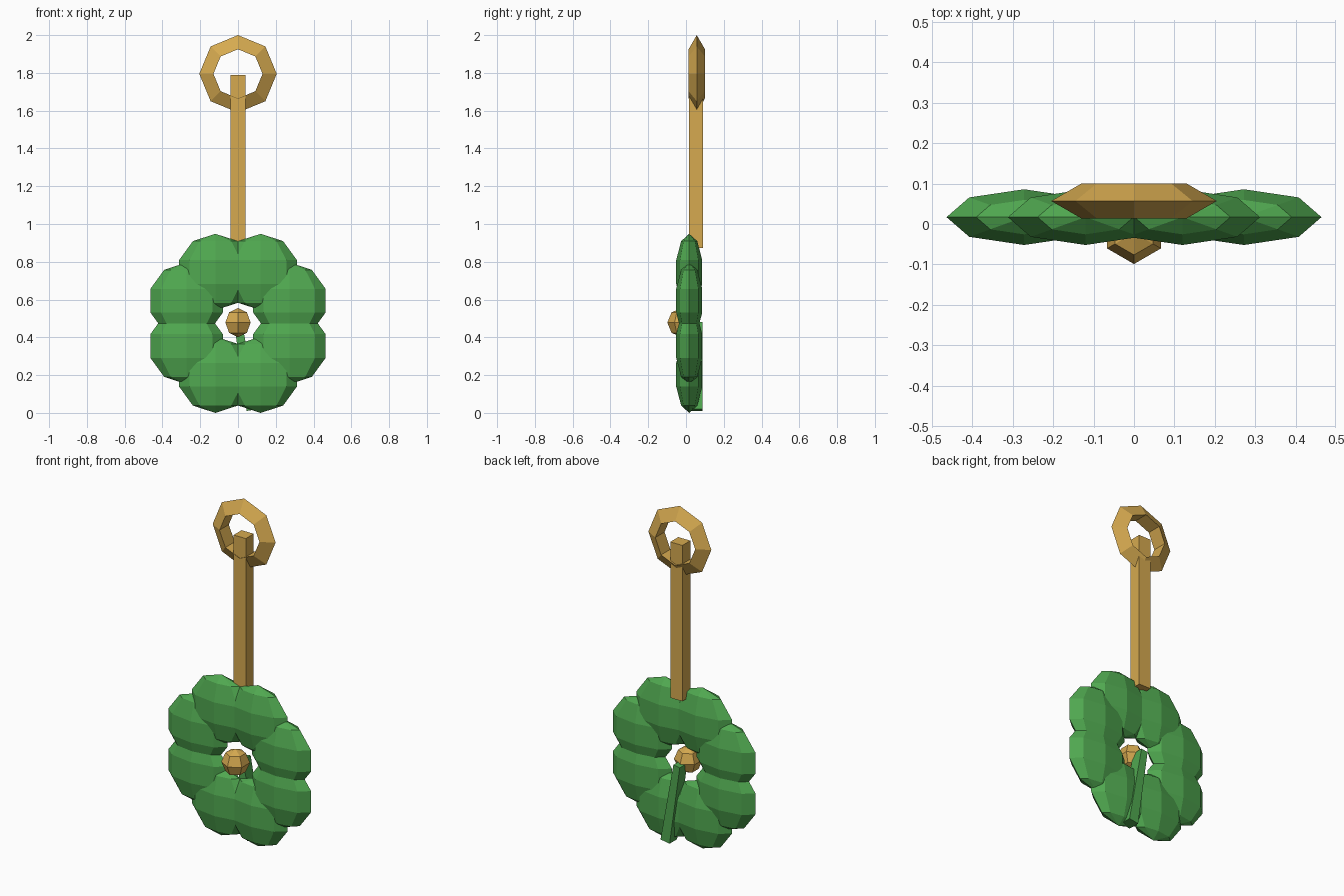
import bpy
import bmesh
from math import sin, cos, pi, radians
from mathutils import Matrix, Vector

cube = bpy.data.objects.get("Cube")
if cube:
    bpy.data.objects.remove(cube, do_unlink=True)


def material(name, rgb):
    m = bpy.data.materials.new(name)
    m.use_nodes = True
    m.diffuse_color = (*rgb, 1)
    m.node_tree.nodes["Principled BSDF"].inputs["Base Color"].default_value = (*rgb, 1)
    return m


green = material("leaf green", (0.08, 0.39, 0.08))
gold = material("warm gold", (0.67, 0.4, 0.08))


def finish(name, bm, mat):
    bmesh.ops.recalc_face_normals(bm, faces=bm.faces)
    mesh = bpy.data.meshes.new(name)
    bm.to_mesh(mesh)
    bm.free()
    mesh.materials.append(mat)
    bpy.context.collection.objects.link(bpy.data.objects.new(name, mesh))


def bridge(bm, a, b):
    n = len(a)
    for i in range(n):
        j = (i + 1) % n
        bm.faces.new((a[i], a[j], b[j], b[i]))


def ball(name, centre, size, sides, bands, start, mat):
    """Faceted ellipsoid with its poles along z."""
    bm = bmesh.new()
    c, s = Vector(centre), Vector(size)
    rings = []
    for k in range(1, bands):
        lat = pi * k / bands
        angles = [start + 2 * pi * i / sides for i in range(sides)]
        rings.append([bm.verts.new(c + s * Vector((sin(lat) * cos(a), sin(lat) * sin(a), cos(lat))))
                      for a in angles])
    for a, b in zip(rings, rings[1:]):
        bridge(bm, a, b)
    for ring, up in ((rings[0], 1), (rings[-1], -1)):
        pole = bm.verts.new(c + Vector((0, 0, up * s.z)))
        for i in range(sides):
            bm.faces.new((ring[i], ring[(i + 1) % sides], pole))
    finish(name, bm, mat)


def bar(name, bottom, top, bottom_width, top_width, depth, mat):
    """Tapered square bar whose ends are perpendicular to its axis."""
    bm = bmesh.new()
    p, q = Vector(bottom), Vector(top)
    axis = (q - p).normalized()
    front = Vector((0, -1, 0))
    side = front.cross(axis)
    ends = []
    for point, w in ((p, bottom_width), (q, top_width)):
        ends.append([bm.verts.new(point + side * (u * w / 2) + front * (v * depth / 2))
                     for u, v in ((-1, -1), (1, -1), (1, 1), (-1, 1))])
        bm.faces.new(ends[-1])
    bridge(bm, *ends)
    finish(name, bm, mat)


# Four leaves, each made of two flattened lobes
R, MID, OUT, HALF = 0.202, 0.474, 0.272, 0.12
LOBE = (R, 0.0725, R)
for s in (-1, 1):
    for t in (-1, 1):
        v = "upper" if t > 0 else "lower"
        h = "left" if s > 0 else "right"
        ball(f"{v}_leaf_{h}_lobe", (s * HALF, 0.017, MID + t * OUT), LOBE, 8, 5, 0, green)
        ball(f"{h}_leaf_{v}_lobe", (s * OUT, 0.017, MID + t * HALF), LOBE, 8, 5, 0, green)

# Slanted stem behind the leaves
bar("leaf_stem", (0.075, 0.053, 0.015), (0, 0.053, 0.478), 0.06, 0.042, 0.07, green)

# Bead at the centre
ball("centre_bead", (0, -0.022, 0.478), (0.077,) * 3, 6, 4, pi / 6, gold)

# Hanging rod
bar("hanging_rod", (0, 0.053, 0.872), (0, 0.053, 1.79), 0.079, 0.079, 0.074, gold)

# Hanging ring: eight segments with a triangular section
bm = bmesh.new()
sections = []
for i in range(8):
    turn = Matrix.Rotation(i * pi / 4, 3, 'Y')
    sections.append([bm.verts.new(Vector((0, 0.057, 1.795)) + turn @ Vector(
        (0.155 + 0.05 * cos(a), 0.05 * sin(a), 0)))
        for a in (0, radians(120), radians(240))])
for i in range(8):
    bridge(bm, sections[i], sections[(i + 1) % 8])
finish("hanging_ring", bm, gold)
